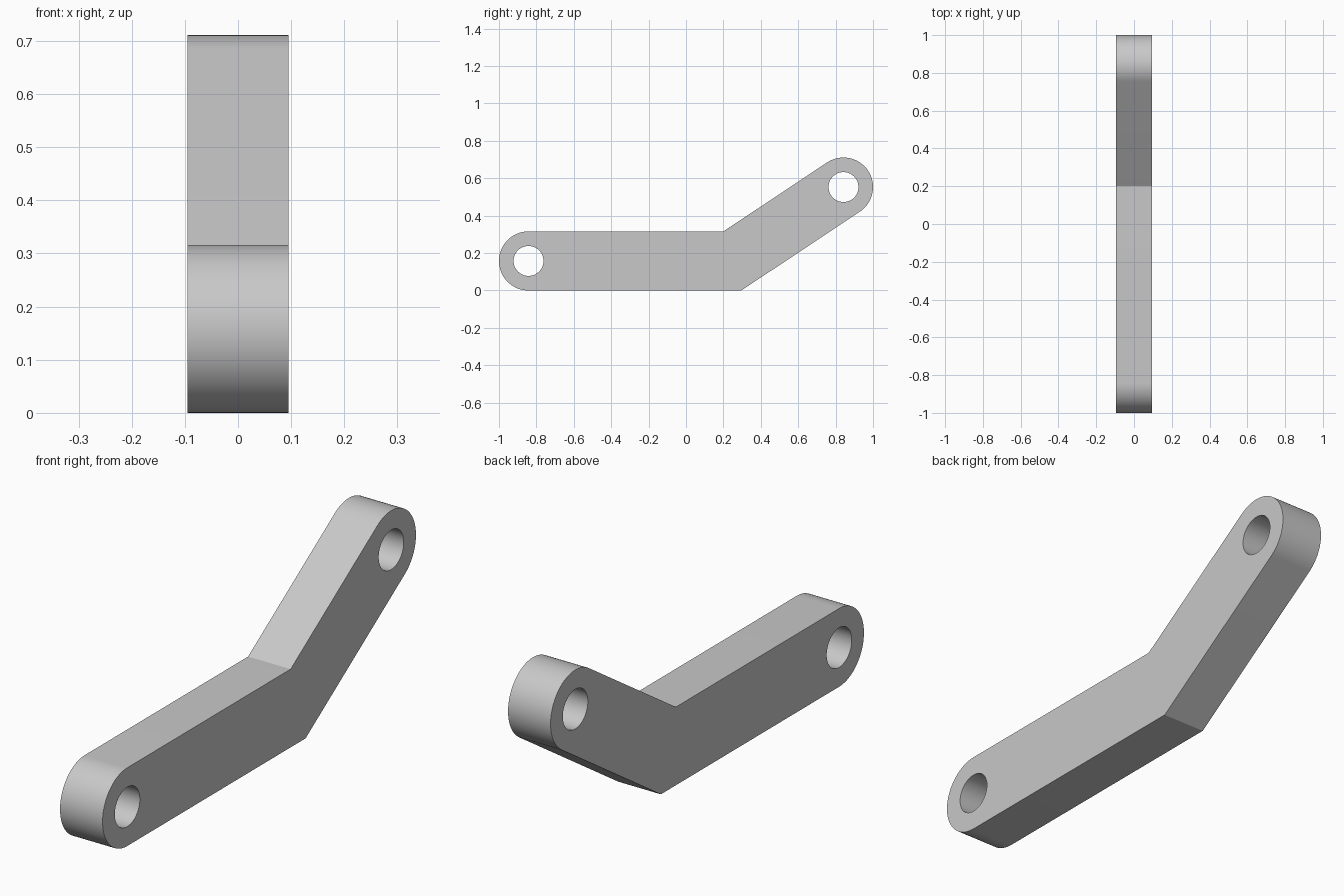
import bpy
import bmesh
from math import atan2, cos, sin, tan, pi
from mathutils import Vector

cube = bpy.data.objects.get("Cube")
if cube:
    bpy.data.objects.remove(cube, do_unlink=True)

WIDTH = 0.19          # thickness along x
R = 0.158             # rounded end radius
HOLE_R = 0.08
LOW = (-0.842, R)     # lower pivot centre (y, z)
HIGH = (0.842, 0.553) # upper pivot centre
BEND_Y = 0.248        # where the centre line bends

slope = atan2(HIGH[1] - LOW[1], HIGH[0] - BEND_Y)
miter = R * tan(slope / 2)


def arc(centre, radius, start, sweep, steps):
    return [(centre[0] + radius * cos(start + sweep * i / steps),
             centre[1] + radius * sin(start + sweep * i / steps))
            for i in range(steps + 1)]


def add_loop(bm, points):
    verts = [bm.verts.new((-WIDTH / 2, y, z)) for y, z in points]
    return [bm.edges.new((v, verts[(i + 1) % len(verts)]))
            for i, v in enumerate(verts)]


# Bent arm outline: lower end, outer corner, upper end, inner corner
outline = arc(LOW, R, pi / 2, pi, 40)
outline.append((BEND_Y + miter, 0))
outline += arc(HIGH, R, slope - pi / 2, pi, 40)
outline.append((BEND_Y - miter, 2 * R))

bm = bmesh.new()
edges = add_loop(bm, outline)
# Pivot holes
for centre in (LOW, HIGH):
    edges += add_loop(bm, arc(centre, HOLE_R, 0, 2 * pi, 48)[:-1])

# Fill the profile and extrude it across the width
bmesh.ops.triangle_fill(bm, edges=edges, use_beauty=True, normal=Vector((1, 0, 0)))
result = bmesh.ops.extrude_face_region(bm, geom=bm.faces[:], use_keep_orig=True)
moved = [g for g in result["geom"] if isinstance(g, bmesh.types.BMVert)]
bmesh.ops.translate(bm, verts=moved, vec=(WIDTH, 0, 0))
bmesh.ops.recalc_face_normals(bm, faces=bm.faces[:])

mesh = bpy.data.meshes.new("bent_link_arm")
bm.to_mesh(mesh)
bm.free()
arm = bpy.data.objects.new("bent_link_arm", mesh)
bpy.context.collection.objects.link(arm)

# Plain grey metal
grey = bpy.data.materials.new("light_grey")
grey.use_nodes = True
colour = (0.58, 0.58, 0.58, 1)
grey.diffuse_color = colour
grey.node_tree.nodes["Principled BSDF"].inputs["Base Color"].default_value = colour
mesh.materials.append(grey)

# Smooth round ends and holes, crisp edges
bpy.ops.object.select_all(action="DESELECT")
arm.select_set(True)
bpy.context.view_layer.objects.active = arm
bpy.ops.object.shade_smooth_by_angle(angle=pi / 9)
